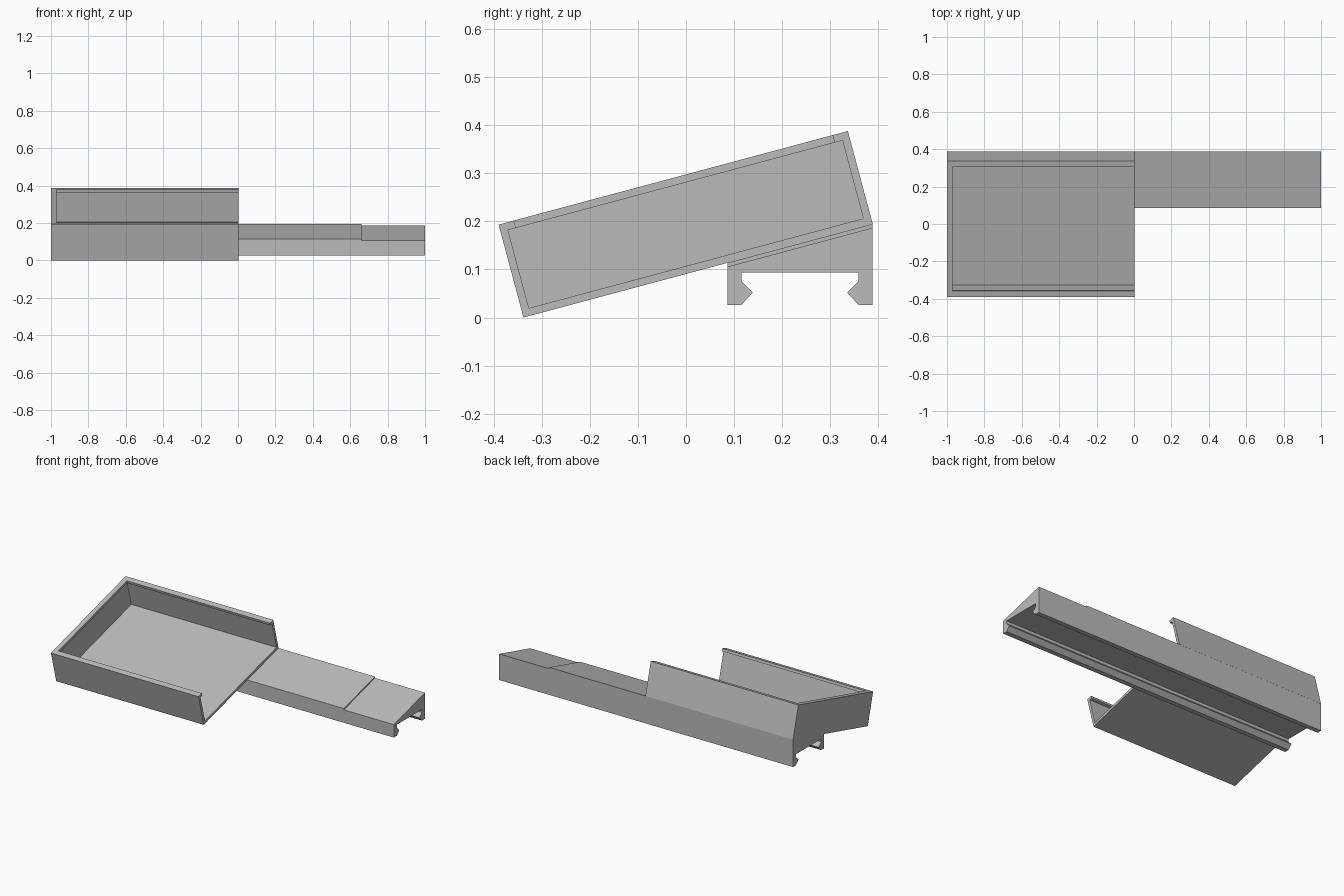
import bpy
import bmesh
import math
from mathutils import Matrix

cube = bpy.data.objects.get("Cube")
if cube:
    bpy.data.objects.remove(cube, do_unlink=True)

grey = bpy.data.materials.new("plain grey")
grey.use_nodes = True
grey.diffuse_color = (0.5, 0.5, 0.5, 1)
grey.node_tree.nodes["Principled BSDF"].inputs["Base Color"].default_value = (0.5, 0.5, 0.5, 1)


def extrude_profile(name, profile, x0, x1, matrix=None):
    """Sweep a (y, z) profile along x from x0 to x1."""
    bm = bmesh.new()
    face = bm.faces.new([bm.verts.new((x0, y, z)) for y, z in profile])
    swept = bmesh.ops.extrude_face_region(bm, geom=[face])["geom"]
    verts = [g for g in swept if isinstance(g, bmesh.types.BMVert)]
    bmesh.ops.translate(bm, vec=(x1 - x0, 0, 0), verts=verts)
    bmesh.ops.recalc_face_normals(bm, faces=bm.faces)
    mesh = bpy.data.meshes.new(name)
    bm.to_mesh(mesh)
    bm.free()
    mesh.materials.append(grey)
    obj = bpy.data.objects.new(name, mesh)
    if matrix:
        obj.matrix_world = matrix
    bpy.context.collection.objects.link(obj)
    return obj


# Tilted tray frame: origin at its lowest front edge
TILT = math.radians(15)
FRONT_Y = -0.338
LENGTH, HEIGHT, WALL, LIP = 0.752, 0.2, 0.016, 0.033
LEFT_X, OPEN_X = -1.0, 0.004
tray_frame = Matrix.Translation((0, FRONT_Y, 0)) @ Matrix.Rotation(TILT, 4, "X")

# Tray channel: floor, two walls and inward lips
half = [(0, 0), (0, HEIGHT), (LIP, HEIGHT), (LIP, HEIGHT - WALL),
        (WALL, HEIGHT - WALL), (WALL, WALL)]
channel = half + [(LENGTH - y, z) for y, z in reversed(half)]
extrude_profile("tray_channel", channel, LEFT_X + WALL, OPEN_X, tray_frame)

# Closed end of the tray, with its own lip
end = [(0, 0), (LENGTH, 0), (LENGTH, HEIGHT), (0, HEIGHT)]
extrude_profile("tray_end_wall", end, LEFT_X, LEFT_X + WALL, tray_frame)
end_lip = [(LIP, HEIGHT - WALL), (LENGTH - LIP, HEIGHT - WALL),
           (LENGTH - LIP, HEIGHT), (LIP, HEIGHT)]
extrude_profile("tray_end_lip", end_lip, LEFT_X + WALL, LEFT_X + 0.03, tray_frame)

# Clip rail under the tray, with hooked legs and a sloping top
RAIL_FRONT, RAIL_BACK = 0.086, 0.388
hook = [(0, 0.026), (0.029, 0.026), (0.053, 0.052), (0.029, 0.076), (0.029, 0.094)]


def rail_profile(drop):
    def top(y):
        return (y, (y - FRONT_Y) * math.tan(TILT) - drop)
    front = [(RAIL_FRONT + y, z) for y, z in hook]
    back = [(RAIL_BACK - y, z) for y, z in reversed(hook)]
    return front + back + [top(RAIL_BACK), top(RAIL_FRONT)]


STEP_X = 0.66
extrude_profile("clip_rail", rail_profile(0), LEFT_X, STEP_X)
extrude_profile("lowered_rail_end", rail_profile(0.008), STEP_X, 1.0)
